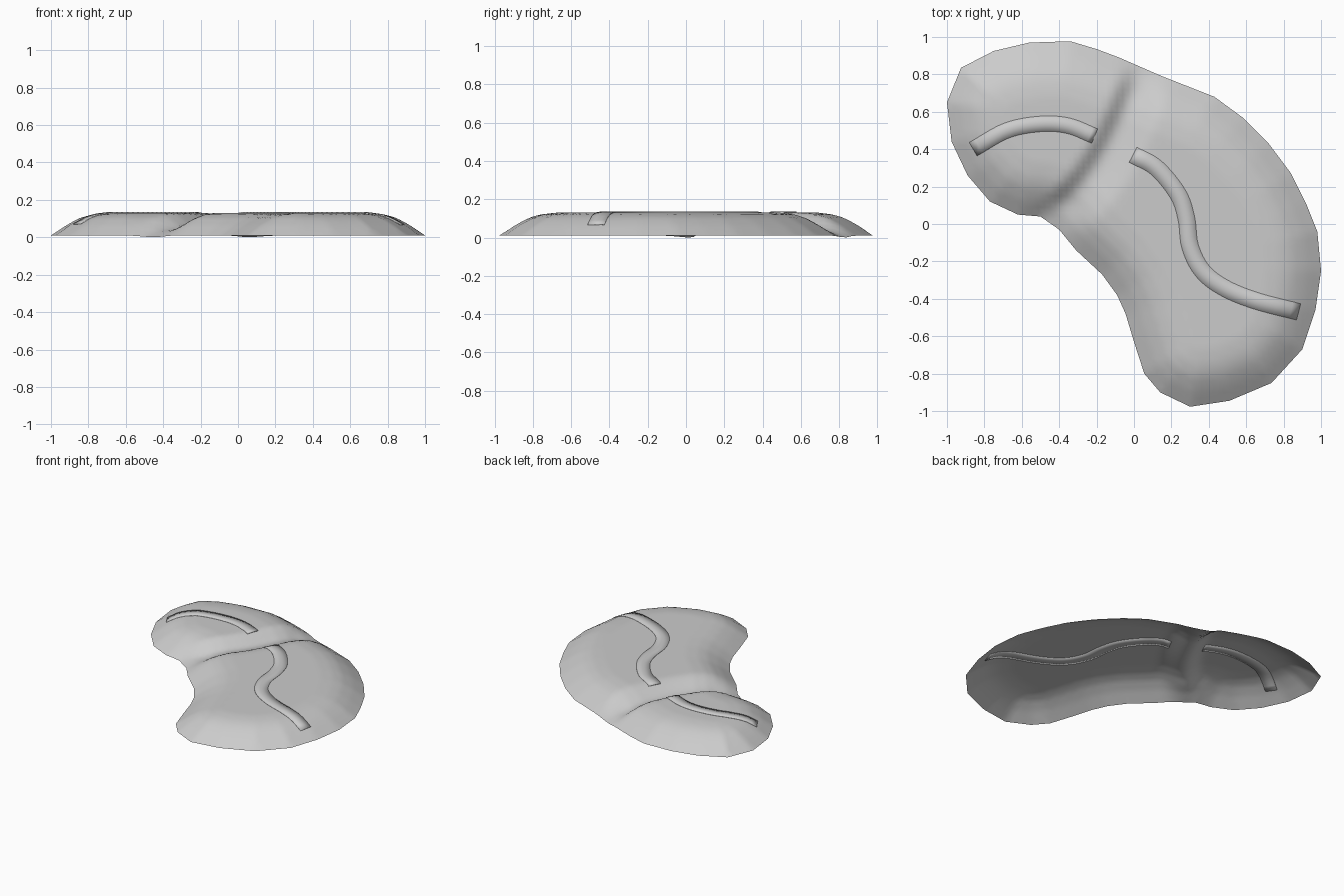
import bpy, bmesh, math
from mathutils import Vector
from mathutils.geometry import delaunay_2d_cdt, intersect_point_line

if "Cube" in bpy.data.objects:
    bpy.data.objects.remove(bpy.data.objects["Cube"])

OUTLINE = [Vector(p) for p in [
    (-1, .65), (-.925, .835), (-.75, .925), (-.56, .97), (-.34, .977), (-.2, .935),
    (-.08, .89), (.15, .79), (.43, .68), (.58, .57), (.72, .43), (.84, .27), (.92, .11),
    (.98, -.04), (1, -.25), (.97, -.46), (.9, -.67), (.735, -.85), (.51, -.945),
    (.3, -.977), (.14, -.9), (.055, -.8), (0, -.63), (-.045, -.48), (-.09, -.38),
    (-.17, -.27), (-.31, -.14), (-.4, -.03), (-.5, .04), (-.62, .05), (-.77, .12),
    (-.89, .26), (-.975, .44)]][::-1]
GROOVE = [(.08, .92), (.05, .83), (0, .7), (-.07, .53), (-.17, .34), (-.29, .18), (-.42, .05), (-.52, -.03)]


def spline(points, steps=6):
    """Smooth curve through the points."""
    p = [Vector(q) for q in points]
    p = [2 * p[0] - p[1]] + p + [2 * p[-1] - p[-2]]
    out = []
    for a, b, c, d in zip(p, p[1:], p[2:], p[3:]):
        for i in range(steps):
            t = i / steps
            out.append(.5 * (2 * b + (c - a) * t + (2 * a - 5 * b + 4 * c - d) * t * t
                             + (3 * b - a - 3 * c + d) * t ** 3))
    return out + [p[-2]]


def nearest(p, a, b):
    q, t = intersect_point_line(p, a, b)
    t = max(0, min(1, t))
    return a.lerp(b, t)


EDGES = list(zip(OUTLINE, OUTLINE[1:] + OUTLINE[:1]))
BED = spline(GROOVE, 4)


def rim_distance(p):
    return min((p - nearest(p, a, b)).length for a, b in EDGES)


def inside(p):
    hit = False
    for a, b in EDGES:
        if (a.y > p.y) != (b.y > p.y) and p.x < a.x + (p.y - a.y) * (b.x - a.x) / (b.y - a.y):
            hit = not hit
    return hit


def groove(p):
    """Cross valley, steep on the left bank and gentle on the right; 1 at its bed."""
    best = None
    for a, b in zip(BED, BED[1:]):
        v = p - nearest(p, a, b)
        if best is None or v.length < best[0]:
            d = b - a
            best = (v.length, d.x * v.y - d.y * v.x)
    r = best[0] / (.19 if best[1] > 0 else .12)
    return .5 + .5 * math.cos(math.pi * r) if r < 1 else 0


def height(p):
    # domed rim profile as (distance inward, height)
    prof = [(0, .01), (.08, .065), (.15, .103), (.21, .121), (.29, .131), (9, .131)]
    d = rim_distance(p)
    for (d0, z0), (d1, z1) in zip(prof, prof[1:]):
        if d <= d1:
            z = z0 + (z1 - z0) * (d - d0) / (d1 - d0)
            break
    return max(0, z - groove(p) * (.009 + .05 * min(1, d / .15)))


def make(name, verts, faces):
    mesh = bpy.data.meshes.new(name)
    mesh.from_pydata(verts, [], faces)
    ob = bpy.data.objects.new(name, mesh)
    bpy.context.collection.objects.link(ob)
    bm = bmesh.new()
    bm.from_mesh(mesh)
    bm.normal_update()
    for f in bm.faces:
        f.smooth = True
        if f.normal.z < 0:
            f.normal_flip()
    bm.to_mesh(mesh)
    bm.free()
    return ob


# open island shell: outline filled with a fine grid, lifted by the height function
rim = [a.lerp(b, i / 4) for a, b in EDGES for i in range(4)]
n, step = len(rim), .03
grid = [Vector((i * step, j * step)) for i in range(-33, 34) for j in range(-33, 34)]
grid = [p for p in grid if inside(p) and rim_distance(p) > .018]
res = delaunay_2d_cdt(rim + grid, [(i, (i + 1) % n) for i in range(n)], [list(range(n))], 1, 1e-5)
make("island_shell", [(p.x, p.y, height(p)) for p in res[0]], res[2])


# thin path strips that hug the surface
def path(name, points, width):
    line = spline(points)
    verts = []
    for i, p in enumerate(line):
        t = (line[min(i + 1, len(line) - 1)] - line[max(i - 1, 0)]).normalized()
        side = Vector((-t.y, t.x))
        for k in (-1, 0, 1):
            q = p + side * width / 2 * k
            verts.append((q.x, q.y, height(q) + .004))
    faces = [(3 * i + k, 3 * i + k + 1, 3 * i + k + 4, 3 * i + k + 3)
             for i in range(len(line) - 1) for k in (0, 1)]
    ob = make(name, verts, faces)
    mod = ob.modifiers.new("thickness", "SOLIDIFY")
    mod.thickness = .007
    mod.offset = -1


path("left_path", [(-.86, .4), (-.68, .5), (-.5, .535), (-.35, .525), (-.21, .47)], .083)
path("right_path", [(-.005, .37), (.12, .3), (.235, .16), (.28, .03), (.3, -.12), (.365, -.25),
                    (.48, -.34), (.65, -.41), (.88, -.47)], .09)
